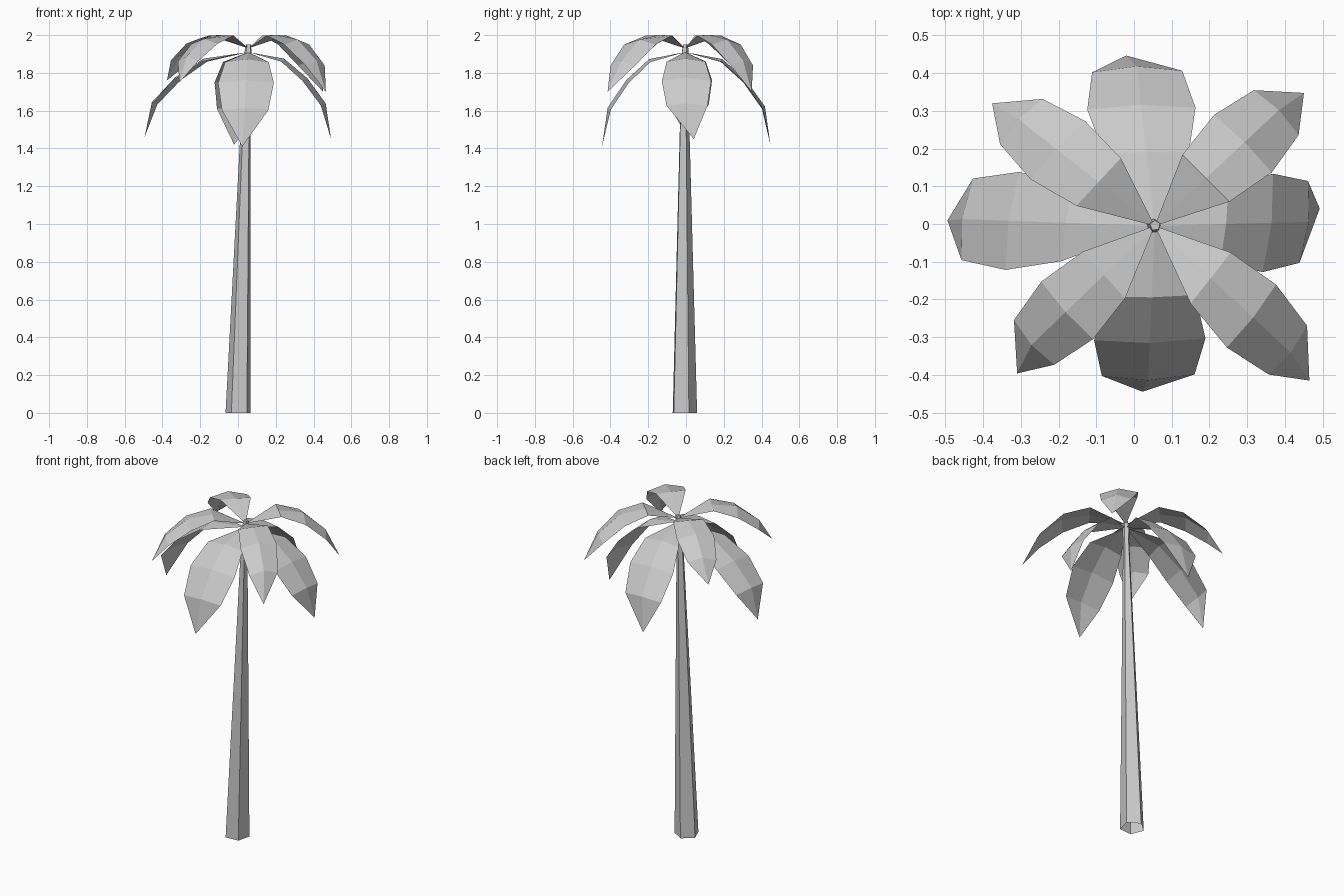
import bpy
import bmesh
from math import sin, cos, radians, tau
from mathutils import Vector

if "Cube" in bpy.data.objects:
    bpy.data.objects.remove(bpy.data.objects["Cube"], do_unlink=True)

grey = bpy.data.materials.new("light_grey")
grey.use_nodes = True
colour = (0.6, 0.6, 0.6, 1)
grey.diffuse_color = colour
grey.node_tree.nodes["Principled BSDF"].inputs["Base Color"].default_value = colour

CROWN = Vector((0.055, -0.005, 0))


def add_object(name, bm):
    mesh = bpy.data.meshes.new(name)
    bm.to_mesh(mesh)
    bm.free()
    mesh.materials.append(grey)
    obj = bpy.data.objects.new(name, mesh)
    bpy.context.collection.objects.link(obj)
    return obj


# Leaning five-sided trunk, open underneath, with a small knob on top
def make_trunk():
    bm = bmesh.new()
    # x, y, z, radius
    sections = [(0.002, -0.011, 0, 0.07), (0.049, -0.009, 1.84, 0.018),
                (0.052, -0.006, 1.89, 0.022), (0.056, -0.004, 1.95, 0.014)]
    rings = []
    for x, y, z, r in sections:
        angles = [radians(22) + tau * i / 5 for i in range(5)]
        rings.append([bm.verts.new((x + r * cos(a), y + r * sin(a), z)) for a in angles])
    for low, high in zip(rings, rings[1:]):
        for i in range(5):
            j = (i + 1) % 5
            bm.faces.new((low[i], low[j], high[j], high[i]))
    bm.faces.new(rings[-1])
    add_object("trunk", bm)


def crown_point(angle, reach, z):
    a = radians(angle)
    return CROWN + Vector((cos(a) * reach, sin(a) * reach, z))


# Folded leaf: a raised midrib with a drooping half on each side
def make_leaf(name, angle, tip_angle, cross, length, droop, width, stations, root_z, top_z):
    bm = bmesh.new()
    side = Vector((-sin(radians(cross)), cos(radians(cross)), 0))
    root = bm.verts.new(CROWN + Vector((0, 0, root_z)))
    rows = []
    for reach, drop, half, fold, pull in stations:
        z = top_z - drop * droop
        rib = crown_point(angle, reach * length, z)
        edge = crown_point(angle, reach * length - pull, z - fold)
        rows.append([bm.verts.new(edge + side * half * width),
                     bm.verts.new(rib),
                     bm.verts.new(edge - side * half * width)])
    tip = bm.verts.new(crown_point(tip_angle, length, top_z - droop))
    for k in range(2):
        bm.faces.new((root, rows[0][k + 1], rows[0][k]))
        for a, b in zip(rows, rows[1:]):
            bm.faces.new((a[k], a[k + 1], b[k + 1], b[k]))
        bm.faces.new((rows[-1][k], rows[-1][k + 1], tip))
    add_object(name, bm)


make_trunk()

# Stations: share of length, share of droop, half width, fold depth, inward pull of the edges
upper = [(0.35, 0, 0.088, 0.002, 0), (0.615, 0.08, 0.108, 0.026, 0.006),
         (0.85, 0.45, 0.084, 0.026, 0.01)]
lower = [(0.43, 0.055, 0.108, 0.016, 0.004), (0.705, 0.28, 0.138, 0.016, 0.01),
         (0.93, 0.58, 0.115, 0.012, 0.014)]

# Leaf settings: name, axis angle, tip angle, cross angle, length, droop, width
for name, *shape in [("back_left", 43, 41.7, 45, 0.53, 0.3, 1),
                     ("back_right", 142, 143, 137, 0.54, 0.24, 0.98),
                     ("front_right", 224, 227, 222, 0.535, 0.25, 0.95),
                     ("front_left", 317, 315, 322, 0.58, 0.3, 0.98)]:
    make_leaf("upper_leaf_" + name, *shape, upper, 1.93, 2.0)

for name, *shape in [("left", 1.5, 6, -6, 0.44, 0.45, 0.95),
                     ("back", 96.5, 99.5, 91, 0.458, 0.48, 1.04),
                     ("right", 178, 178.5, 172, 0.55, 0.44, 0.95),
                     ("front", 267.5, 265.8, 271, 0.441, 0.49, 1.07)]:
    make_leaf("lower_leaf_" + name, *shape, lower, 1.91, 1.9)
